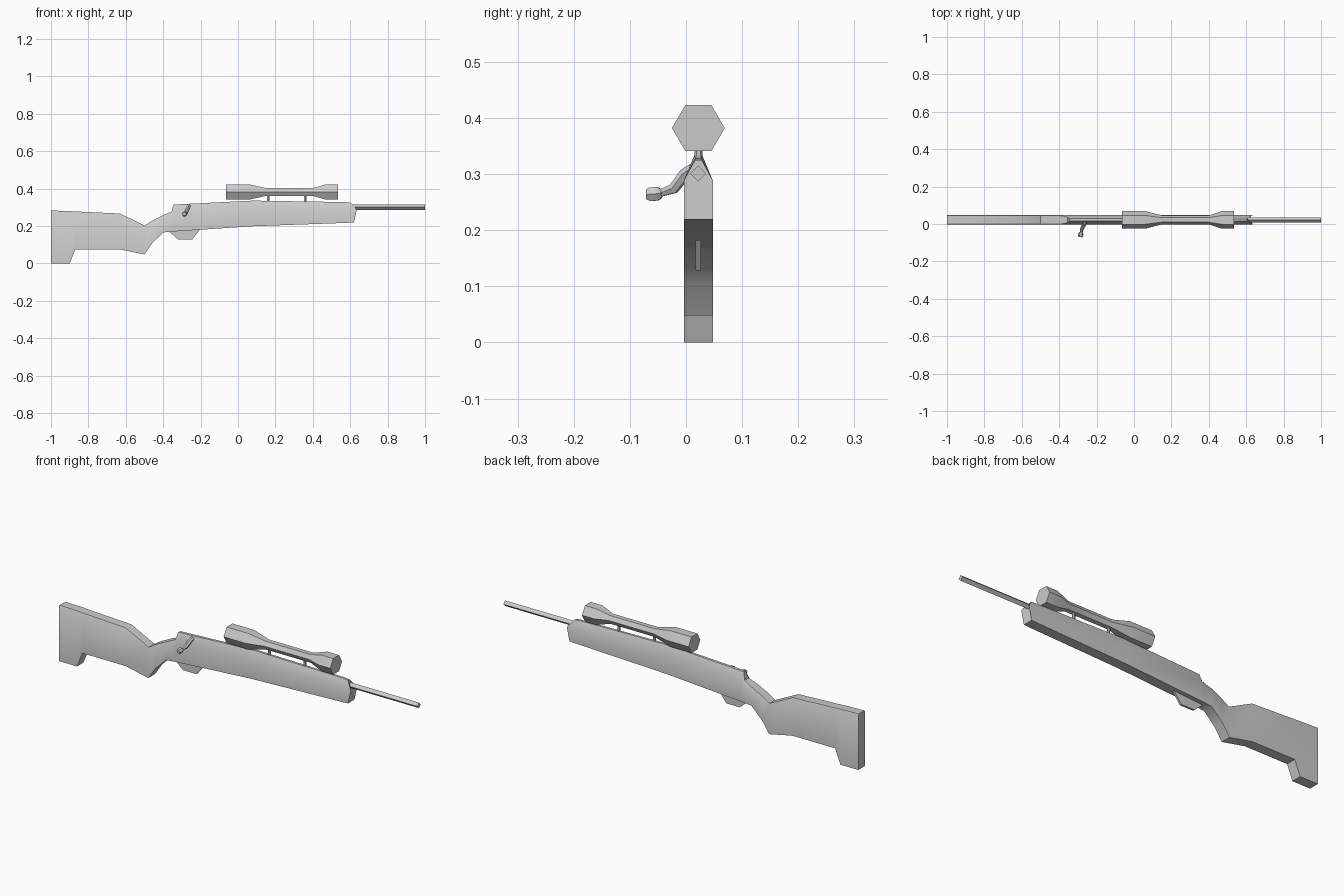
import bpy, bmesh, math
from mathutils import Vector

if "Cube" in bpy.data.objects:
    bpy.data.objects.remove(bpy.data.objects["Cube"])

CY = 0.022      # centre plane of the rifle
HALF = 0.026    # half thickness of the stock


def loft(name, rings, angle=40):
    """Skin a list of equal-length closed rings and cap both ends."""
    bm = bmesh.new()
    rows = [[bm.verts.new(p) for p in ring] for ring in rings]
    n = len(rows[0])
    for a, b in zip(rows, rows[1:]):
        for i in range(n):
            bm.faces.new((a[i], a[(i + 1) % n], b[(i + 1) % n], b[i]))
    bm.faces.new(rows[0])
    bm.faces.new(rows[-1])
    bmesh.ops.recalc_face_normals(bm, faces=bm.faces)
    mesh = bpy.data.meshes.new(name)
    bm.to_mesh(mesh)
    bm.free()
    ob = bpy.data.objects.new(name, mesh)
    bpy.context.collection.objects.link(ob)
    bpy.ops.object.select_all(action='DESELECT')
    bpy.context.view_layer.objects.active = ob
    ob.select_set(True)
    bpy.ops.object.shade_smooth_by_angle(angle=math.radians(angle))
    return ob


def tube(name, path, radii, sides):
    """Round or faceted tube following a path with a radius per point."""
    pts = [Vector(p) for p in path]
    rings = []
    for i, p in enumerate(pts):
        d = (pts[min(i + 1, len(pts) - 1)] - pts[max(i - 1, 0)]).normalized()
        u = d.cross(Vector((0, 0, 1)))
        u = u.normalized() if u.length > 0.01 else Vector((0, 1, 0))
        v = u.cross(d)
        ring = []
        for k in range(sides):
            a = 2 * math.pi * k / sides
            ring.append(p + (u * math.cos(a) + v * math.sin(a)) * radii[i])
        rings.append(ring)
    return loft(name, rings)


# Stock and receiver: x at bottom / shoulder / peak, matching z, peak half width
def section(xb, xs, xp, zb, zs, zp, hw):
    half = [(xb, HALF, zb), (xs, HALF, zs), (xp, hw, zp)]
    return ([(x, CY - y, z) for x, y, z in half]
            + [(x, CY + y, z) for x, y, z in reversed(half)])


butt = [(-1, 0, .283), (-.9, 0, .28), (-.87, .075, .278), (-.63, .075, .267),
        (-.5, .048, .203), (-.46, .107, .228), (-.40, .166, .258), (-.355, .170, .278)]
sections = [section(x, x, x, b, t - .004, t, .023) for x, b, t in butt]
sections[-1] = section(-.355, -.355, -.355, .170, .268, .278, .016)
sections += [
    section(-.345, -.345, -.345, .171, .270, .315, .007),
    section(.08, .08, .08, .199, .288, .336, .006),
    section(.58, .58, .58, .217, .288, .328, .006),
    section(.62, .635, .605, .219, .288, .325, .006),
]
loft("stock", sections)

# Barrel: four-sided rod
tube("barrel", [(.58, CY, .301), (1, CY, .301)], [.014, .014], 4)

# Scope: six-sided body with flared ends
scope = [(-.063, .047), (.06, .047), (.15, .024), (.40, .024), (.47, .047), (.535, .047)]
tube("scope", [(x, CY, .382) for x, r in scope], [r for x, r in scope], 6)

# Scope mounts
for i, x in enumerate((.162, .36)):
    tube(f"scope_mount_{i + 1}", [(x, CY, .31), (x, CY, .37)], [.007, .007], 6)

# Bolt handle and knob
tube("bolt_handle", [(-.262, .012, .310), (-.266, -.002, .300), (-.277, -.022, .274),
                     (-.284, -.048, .265)], [.010, .011, .010, .007], 6)
tube("bolt_knob", [(-.283, -.043, .265), (-.284, -.050, .265), (-.286, -.064, .264),
                   (-.287, -.070, .264)], [.008, .014, .014, .010], 6)

# Trigger guard: thin plate under the receiver
guard = [(-.37, .172), (-.32, .128), (-.245, .128), (-.20, .185)]
loft("trigger_guard", [[(x, CY + dy, z) for x, z in guard] for dy in (-.005, .005)])
